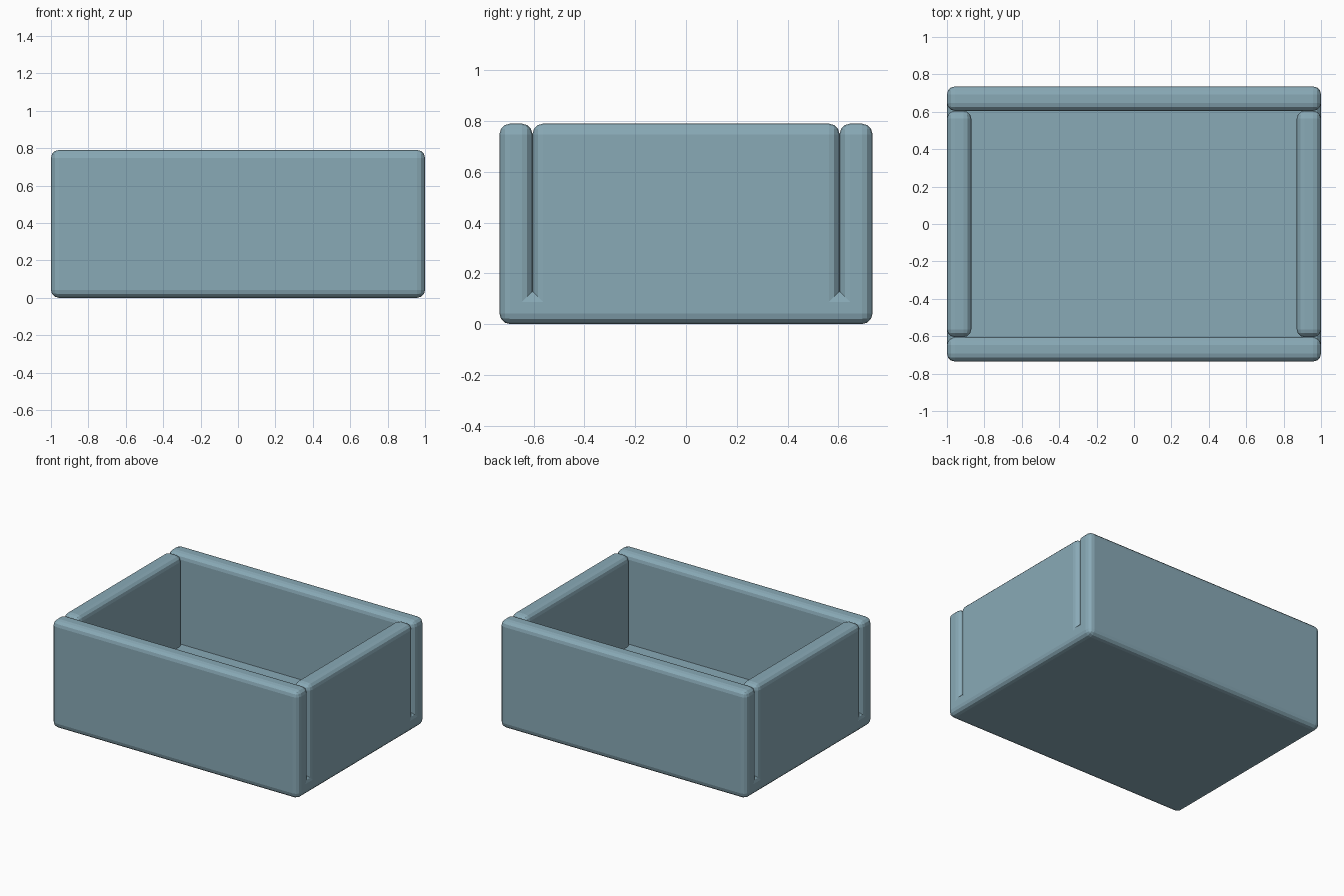
import bpy

if "Cube" in bpy.data.objects:
    bpy.data.objects.remove(bpy.data.objects["Cube"])

L, W, H = 1.0, 0.735, 0.79   # half length, half width, height
T, R = 0.13, 0.042           # board thickness, edge rounding

paint = bpy.data.materials.new("blue_grey")
paint.diffuse_color = (0.25, 0.40, 0.47, 1)
paint.use_nodes = True
paint.node_tree.nodes["Principled BSDF"].inputs["Base Color"].default_value = paint.diffuse_color


def board(name, lo, hi):
    """Rounded board spanning two opposite corners."""
    centre = [(a + b) / 2 for a, b in zip(lo, hi)]
    bpy.ops.mesh.primitive_cube_add(size=1, location=centre)
    ob = bpy.context.object
    ob.name = name
    ob.scale = [b - a for a, b in zip(lo, hi)]
    bpy.ops.object.transform_apply(location=False, rotation=False, scale=True)
    ob.data.materials.append(paint)
    bev = ob.modifiers.new("rounded_edges", "BEVEL")
    bev.width = R
    bev.segments = 3
    return ob


# Floor slab under all four walls
board("floor", (-L, -W, 0), (L, W, T))

# Long front and back walls
board("front_wall", (-L, -W, 0), (L, -W + T, H))
board("back_wall", (-L, W - T, 0), (L, W, H))

# Short end walls fitted between them
board("left_wall", (-L, -W + T, 0), (-L + T, W - T, H))
board("right_wall", (L - T, -W + T, 0), (L, W - T, H))
